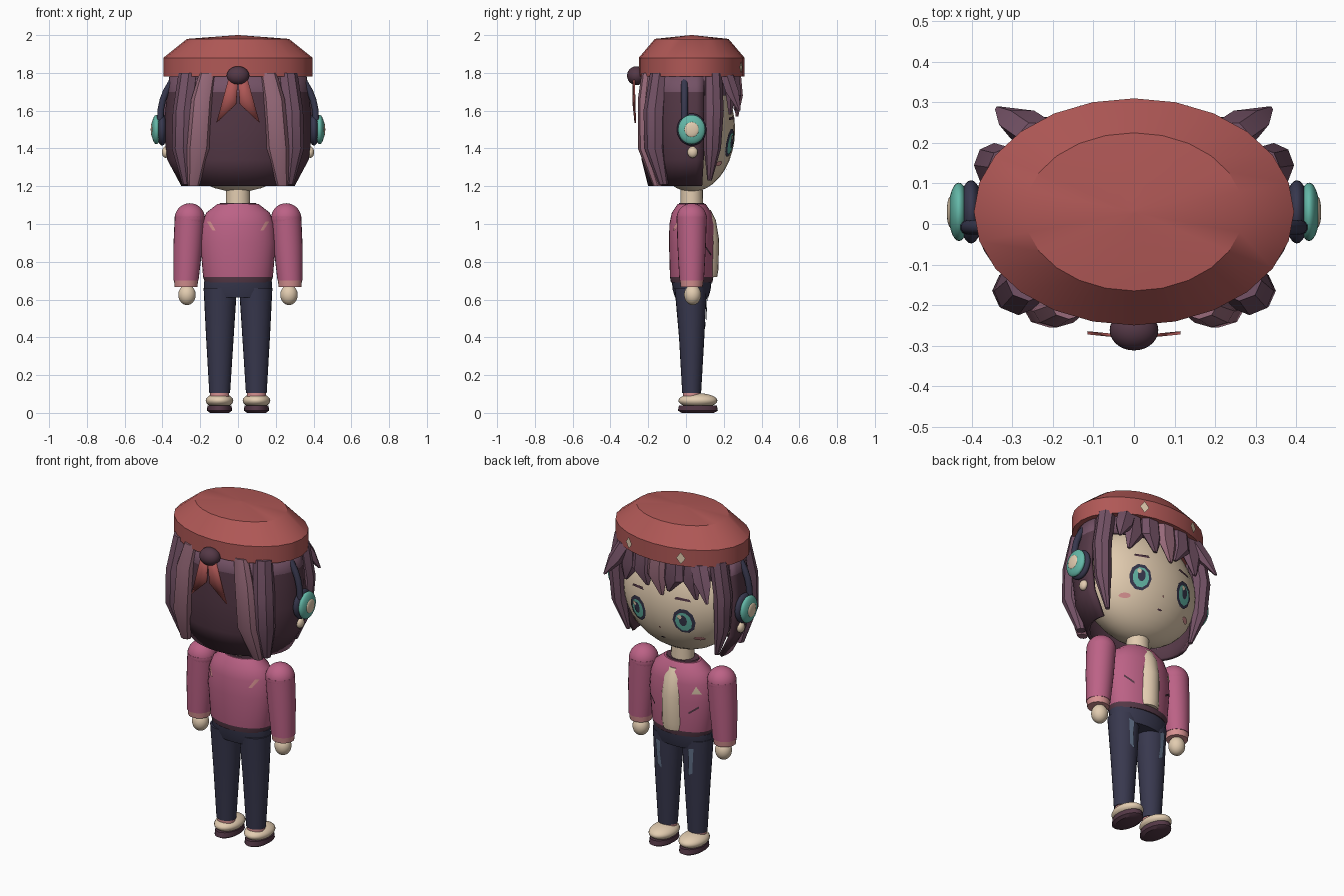
import bpy, bmesh, math
from mathutils import Vector

old = bpy.data.objects.get("Cube")
if old:
    bpy.data.objects.remove(old, do_unlink=True)


def material(name, *rgb):
    lin = [((c / 255 + 0.055) / 1.055) ** 2.4 for c in rgb] + [1]
    m = bpy.data.materials.new(name)
    m.use_nodes = True
    m.diffuse_color = lin
    m.node_tree.nodes["Principled BSDF"].inputs["Base Color"].default_value = lin
    return m


RED = material("hat_red", 176, 88, 86)
PINK = material("jacket_pink", 188, 98, 134)
NAVY = material("navy", 56, 56, 78)
CREAM = material("cream_skin", 226, 204, 176)
DARK = material("dark_plum", 84, 56, 70)
PLUM = material("plum", 116, 82, 102)
MAUVE = material("mauve", 152, 106, 122)
BLUSH = material("blush", 216, 146, 146)
TEAL = material("teal", 100, 184, 168)
DENIM = material("faded_denim", 98, 114, 138)


def finish(name, bm, *mats):
    """Turn a bmesh into an object with smooth shading and sharp creases."""
    me = bpy.data.meshes.new(name)
    bm.to_mesh(me)
    bm.free()
    for m in mats:
        me.materials.append(m)
    for p in me.polygons:
        p.use_smooth = True
    me.set_sharp_from_angle(angle=math.radians(35))
    ob = bpy.data.objects.new(name, me)
    bpy.context.scene.collection.objects.link(ob)
    return ob


def loft(name, rings, mat, n=24, arc=None, rule=None):
    """Join horizontal ellipses (cx, cy, z, rx, ry); arc gives an open shell."""
    rings = sorted(rings, key=lambda r: r[2])
    bm = bmesh.new()
    a0, a1 = [math.radians(a) for a in (arc or (0, 360))]
    count = n + 1 if arc else n
    loops = []
    for cx, cy, z, rx, ry in rings:
        angles = [a0 + (a1 - a0) * i / n for i in range(count)]
        loops.append([bm.verts.new((cx + rx * math.cos(a), cy + ry * math.sin(a), z)) for a in angles])
    for low, high in zip(loops, loops[1:]):
        for i in range(n):
            j = (i + 1) % count
            bm.faces.new((low[i], low[j], high[j], high[i]))
    if not arc:
        bm.faces.new(loops[0][::-1])
        bm.faces.new(loops[-1])
    mats = [mat]
    if rule:
        mats.append(rule[0])
        for f in bm.faces:
            f.material_index = int(rule[1](f.calc_center_median()))
    ob = finish(name, bm, *mats)
    if arc:
        mod = ob.modifiers.new("thickness", "SOLIDIFY")
        mod.thickness = 0.02
    return ob


def ball(name, centre, radii, mat):
    bm = bmesh.new()
    bmesh.ops.create_uvsphere(bm, u_segments=28, v_segments=18, radius=1)
    for v in bm.verts:
        v.co = Vector(c + r * k for c, r, k in zip(centre, radii, v.co))
    return finish(name, bm, mat)


def surface(rings, side=1):
    """Return y on a lofted body for a given x and z."""
    rings = sorted(rings, key=lambda r: r[2])

    def y_at(x, z):
        for a, b in zip(rings, rings[1:]):
            if z <= b[2]:
                break
        t = (z - a[2]) / (b[2] - a[2])
        cx, cy, _, rx, ry = [p + (q - p) * t for p, q in zip(a, b)]
        return cy + side * ry * math.sqrt(max(0, 1 - ((x - cx) / rx) ** 2))
    return y_at


def plate(name, points, y_at, mat, lift=0.006, side=1):
    """Thin decal following a surface, fanned around its middle."""
    bm = bmesh.new()
    mid = [sum(c) / len(points) for c in zip(*points)]
    verts = [bm.verts.new((x, y_at(x, z) + side * lift, z)) for x, z in [mid] + points]
    rim = verts[1:]
    for a, b in zip(rim, rim[1:] + rim[:1]):
        f = bm.faces.new((verts[0], a, b))
        f.normal_update()
        if f.normal.y * side < 0:
            f.normal_flip()
    return finish(name, bm, mat)


def oval(x, z, rx, rz, n=12):
    return [(x + rx * math.cos(math.tau * i / n), z + rz * math.sin(math.tau * i / n)) for i in range(n)]


def mirrored(points, s):
    return [(s * x, z) for x, z in points]


CY = 0.03  # depth of the body's centre line

# Head and hat
ball("head", (0, CY, 1.5), (0.36, 0.23, 0.33), CREAM)
hat = [(0, CY, 1.78, 0.395, 0.28), (0, CY, 1.88, 0.395, 0.28), (0, CY, 1.98, 0.27, 0.195), (0, CY, 2.0, 0.005, 0.005)]
loft("hat", hat, RED)


def face(x, z):
    return CY + 0.23 * math.sqrt(max(0, 1 - (x / 0.36) ** 2 - ((z - 1.5) / 0.33) ** 2))


plate("nose", oval(0, 1.36, 0.007, 0.006, 6), face, BLUSH)
plate("mouth", oval(0, 1.29, 0.016, 0.005, 8), face, DARK)

# Pompom and ribbon tails
ball("pompom", (0, -0.262, 1.785), (0.06, 0.05, 0.05), DARK)

# Hair shell and fringe base
shell = [(1.2, 0.3, 0.23), (1.34, 0.375, 0.265), (1.5, 0.395, 0.275), (1.7, 0.375, 0.272), (1.8, 0.36, 0.26)]
loft("back_hair", [(0, CY, *r) for r in shell], DARK, arc=(-194, 14), rule=(PLUM, lambda c: c.z > 1.7))
loft("fringe_base", [(0, CY, 1.68, 0.37, 0.235), (0, CY, 1.8, 0.36, 0.235)], PLUM, arc=(10, 170))

# Fringe locks: position, tip height, sideways sweep, colour
for i, (x, tip, sweep, mat) in enumerate([(-0.2, 1.58, -0.03, PLUM), (-0.1, 1.6, 0.03, PLUM), (0.0, 1.57, -0.03, MAUVE),
                                          (0.1, 1.6, -0.03, PLUM), (0.2, 1.58, 0.03, PLUM)]):
    y = CY + 0.235 * math.sqrt(1 - (x / 0.37) ** 2)
    loft(f"fringe_lock_{i + 1}", [(x, y, 1.79, 0.06, 0.03), (x, y + 0.01, 1.68, 0.066, 0.03),
                                  (x + sweep, y + 0.005, tip, 0.012, 0.008)], mat, n=6)

# Jacket, neck and hips
torso = [(0, CY, 0.69, 0.175, 0.11), (0, CY, 0.72, 0.185, 0.115), (0, CY, 0.9, 0.2, 0.12),
         (0, CY, 1.0, 0.192, 0.118), (0, CY, 1.06, 0.168, 0.105), (0, CY, 1.105, 0.11, 0.075)]
loft("jacket", torso, PINK, n=32, rule=(DARK, lambda c: c.z < 0.72))
loft("collar", [(0, CY, 1.09, 0.105, 0.072), (0, CY, 1.112, 0.095, 0.066)], DARK)
loft("neck", [(0, CY, 1.08, 0.065, 0.06), (0, CY, 1.23, 0.062, 0.058)], CREAM)
loft("shirt", [(0, 0.06, 0.72, 0.08, 0.105), (0, 0.06, 0.76, 0.084, 0.112), (0, 0.06, 0.92, 0.084, 0.115),
               (0, 0.06, 1.02, 0.078, 0.098), (0, 0.06, 1.075, 0.06, 0.07)], CREAM)
loft("hips", [(0, CY, 0.61, 0.165, 0.088), (0, CY, 0.65, 0.18, 0.1), (0, CY, 0.695, 0.18, 0.105)], NAVY)
chest, back = surface(torso), surface(torso, -1)
plate("chest_badge", [(-0.17, 0.95), (-0.125, 0.95), (-0.145, 0.995)], chest, CREAM)

# Headband
curve = bpy.data.curves.new("headband", "CURVE")
curve.dimensions = "3D"
curve.bevel_depth = 0.018
curve.bevel_resolution = 3
curve.materials.append(NAVY)
spline = curve.splines.new("POLY")
spline.points.add(24)
for i, p in enumerate(spline.points):
    a = math.pi * i / 24
    p.co = (0.412 * math.cos(a), -0.008, 1.55 + 0.36 * math.sin(a) ** 0.9, 1)
bpy.context.scene.collection.objects.link(bpy.data.objects.new("headband", curve))

# Everything that comes in pairs
for s, tag in ((1, "left"), (-1, "right")):
    # Eyes, brows and cheeks
    for part, rx, rz, dx, dz, mat, lift in (("outline", 0.062, 0.076, 0, 0, NAVY, 0.004),
                                            ("iris", 0.046, 0.058, 0, -0.003, TEAL, 0.007),
                                            ("pupil", 0.022, 0.034, 0, 0.006, NAVY, 0.01),
                                            ("highlight", 0.012, 0.014, 0.016, 0.028, CREAM, 0.013)):
        plate(f"{tag}_eye_{part}", oval(s * 0.15 + dx, 1.43 + dz, rx, rz, 10), face, mat, lift)
    plate(f"{tag}_brow", mirrored([(0.1, 1.555), (0.19, 1.55), (0.185, 1.563), (0.11, 1.57)], s), face, DARK)
    plate(f"{tag}_cheek", oval(s * 0.21, 1.32, 0.028, 0.013), face, BLUSH)
    ball(f"{tag}_ear", (s * 0.383, 0.035, 1.38), (0.02, 0.027, 0.03), CREAM)

    # Headphone cups
    ball(f"{tag}_cup_cushion", (s * 0.402, CY, 1.5), (0.03, 0.078, 0.085), NAVY)
    ball(f"{tag}_cup", (s * 0.432, CY, 1.5), (0.026, 0.072, 0.078), TEAL)
    ball(f"{tag}_cup_disc", (s * 0.453, CY, 1.5), (0.009, 0.038, 0.04), CREAM)

    # Long hair locks
    loft(f"{tag}_back_lock", [(s * 0.16, -0.2, 1.8, 0.045, 0.035), (s * 0.19, -0.215, 1.66, 0.058, 0.04),
                              (s * 0.21, -0.21, 1.4, 0.062, 0.045), (s * 0.235, -0.15, 1.2, 0.03, 0.025)], MAUVE, n=8)
    loft(f"{tag}_rear_side_lock", [(s * 0.26, -0.14, 1.8, 0.055, 0.05), (s * 0.285, -0.165, 1.6, 0.06, 0.06),
                                   (s * 0.29, -0.165, 1.4, 0.06, 0.055), (s * 0.27, -0.12, 1.21, 0.025, 0.025)], PLUM, n=8)
    loft(f"{tag}_face_lock", [(s * 0.31, 0.14, 1.8, 0.05, 0.05), (s * 0.345, 0.145, 1.6, 0.05, 0.055),
                              (s * 0.335, 0.14, 1.4, 0.045, 0.045), (s * 0.29, 0.125, 1.23, 0.012, 0.012)], PLUM, n=8)
    loft(f"{tag}_fringe_wing", [(s * 0.23, 0.215, 1.79, 0.06, 0.04), (s * 0.275, 0.245, 1.7, 0.058, 0.04),
                                (s * 0.335, 0.283, 1.6, 0.008, 0.008)], PLUM, n=6)

    # Ribbon tail and hat pin
    tail = plate(f"{tag}_ribbon_tail", mirrored([(0.0, 1.77), (0.05, 1.77), (0.115, 1.535), (0.01, 1.635)], s),
                 lambda x, z: -0.278 + abs(x) * 0.1, RED, side=-1)
    tail.modifiers.new("thickness", "SOLIDIFY").thickness = 0.008
    plate(f"{tag}_hat_pin", mirrored([(0.17, 1.795), (0.195, 1.83), (0.17, 1.865), (0.145, 1.83)], s),
          surface(hat), CREAM, 0.009)

    # Sleeves and hands
    ball(f"{tag}_shoulder", (s * 0.255, CY, 1.03), (0.08, 0.08, 0.08), PINK)
    loft(f"{tag}_sleeve", [(s * 0.255, CY, 1.04, 0.08, 0.08), (s * 0.265, CY, 0.88, 0.077, 0.075),
                           (s * 0.275, CY, 0.7, 0.066, 0.065)], PINK)
    loft(f"{tag}_cuff", [(s * 0.275, CY, 0.705, 0.064, 0.063), (s * 0.275, CY, 0.667, 0.06, 0.058)], BLUSH)
    ball(f"{tag}_hand", (s * 0.27, 0.035, 0.625), (0.046, 0.045, 0.054), CREAM)

    # Jacket trims
    plate(f"{tag}_pocket_slit", mirrored([(0.11, 0.83), (0.16, 0.868), (0.16, 0.88), (0.11, 0.842)], s), chest, DARK)
    plate(f"{tag}_back_mark", mirrored([(0.118, 0.965), (0.135, 0.965), (0.165, 1.012), (0.145, 1.012)], s),
          back, BLUSH, side=-1)

    # Trouser legs with faded patches
    leg = [(s * 0.097, CY, 0.105, 0.055, 0.05), (s * 0.096, CY, 0.4, 0.073, 0.067), (s * 0.094, 0.025, 0.66, 0.088, 0.085)]
    loft(f"{tag}_leg", leg, NAVY)
    plate(f"{tag}_faded_patch", mirrored([(0.085, 0.45), (0.115, 0.47), (0.12, 0.56), (0.125, 0.62), (0.09, 0.61),
                                          (0.095, 0.54)], s), surface(leg), DENIM)

    # Shoes
    loft(f"{tag}_ankle", [(s * 0.097, CY, 0.08, 0.05, 0.045), (s * 0.097, CY, 0.118, 0.05, 0.046)], BLUSH)
    ball(f"{tag}_shoe", (s * 0.098, 0.063, 0.065), (0.073, 0.103, 0.039), CREAM)
    loft(f"{tag}_sole", [(s * 0.098, 0.063, 0, 0.05, 0.085), (s * 0.098, 0.063, 0.012, 0.066, 0.106),
                         (s * 0.098, 0.063, 0.04, 0.064, 0.1)], DARK)
